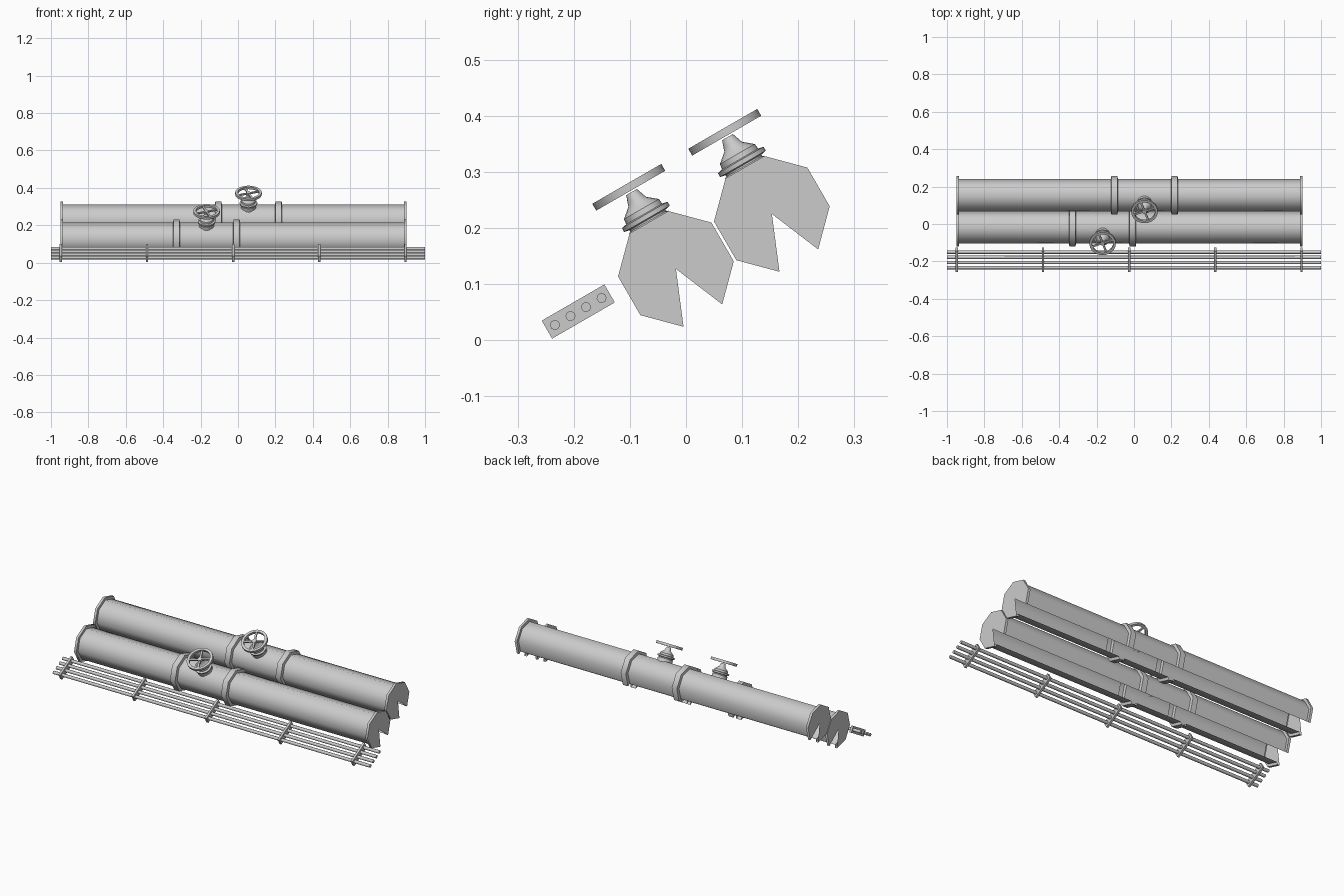
import bpy, bmesh
from math import radians, sin, cos, pi
from mathutils import Matrix, Vector

if "Cube" in bpy.data.objects:
    bpy.data.objects.remove(bpy.data.objects["Cube"])

TILT = Matrix.Rotation(radians(30), 4, 'X')   # everything leans 30 degrees about x


def finish(name, bm, loc, smooth=50):
    bmesh.ops.remove_doubles(bm, verts=bm.verts, dist=1e-5)
    bmesh.ops.recalc_face_normals(bm, faces=bm.faces)
    me = bpy.data.meshes.new(name)
    bm.to_mesh(me)
    bm.free()
    for p in me.polygons:
        p.use_smooth = True
    me.set_sharp_from_angle(angle=radians(smooth))
    ob = bpy.data.objects.new(name, me)
    bpy.context.collection.objects.link(ob)
    ob.matrix_world = Matrix.Translation(loc) @ TILT
    return ob


def sweep(bm, profile, angles, axis, closed=False):
    """Revolve (position, radius) points about the local x or z axis."""
    rows = []
    for a in angles:
        row = []
        for h, r in profile:
            co = (h, r * cos(a), r * sin(a)) if axis == 'X' else (r * cos(a), r * sin(a), h)
            row.append(bm.verts.new(co))
        rows.append(row)
    n = len(profile)
    for A, B in zip(rows, rows[1:]):
        for i in range(n if closed else n - 1):
            j = (i + 1) % n
            bm.faces.new((A[i], A[j], B[j], B[i]))
    bmesh.ops.remove_doubles(bm, verts=bm.verts, dist=1e-5)
    bmesh.ops.dissolve_degenerate(bm, edges=bm.edges, dist=1e-6)


def box(bm, size, mat):
    m = mat @ Matrix.Diagonal((*size, 1))
    bmesh.ops.create_cube(bm, size=1, matrix=m)


def circle(n, start=0):
    return [start + 2 * pi * i / n for i in range(n + 1)]


# Octagon corners, leaving the underside face open
OPEN_OCTAGON = [radians(-67.5 + 45 * i) for i in range(8)]
R, RF = 0.088, 0.104                 # pipe and flange radius
X0, X1 = -0.95, 0.902                # pipe ends


def pipe(name, loc, vx):
    # Pipe body with end flanges and a collar either side of the valve
    prof = [(X0, 0), (X0, R), (X0, RF), (X0 + 0.014, RF), (X0 + 0.014, R)]
    for c in (vx - 0.161, vx + 0.161):
        prof += [(c - 0.019, R), (c - 0.016, RF), (c + 0.016, RF), (c + 0.019, R)]
    prof += [(X1 - 0.014, R), (X1 - 0.014, RF), (X1, RF), (X1, R), (X1, 0)]
    bm = bmesh.new()
    sweep(bm, prof, OPEN_OCTAGON, 'X')
    finish(name, bm, loc)

    vloc = Vector(loc) + Vector((vx, 0, 0))
    # Valve body: neck, disc, bonnet and stem
    bm = bmesh.new()
    sweep(bm, [(0.075, 0.041), (0.096, 0.041), (0.098, 0.037), (0.101, 0.037),
               (0.103, 0.047), (0.111, 0.047), (0.113, 0.037), (0.123, 0.036),
               (0.138, 0.018), (0.144, 0.016), (0.158, 0.011), (0.158, 0)],
          circle(16), 'Z')
    finish(name + "_valve_body", bm, vloc, 35)

    # Hand wheel: rim, hub and four spokes
    bm = bmesh.new()
    sweep(bm, [(0.161, 0.057), (0.161, 0.071), (0.175, 0.071), (0.175, 0.057)],
          circle(20), 'Z', closed=True)
    for k in range(2):
        m = Matrix.Translation((0, 0, 0.168)) @ Matrix.Rotation(radians(20 + 90 * k), 4, 'Z')
        box(bm, (0.118, 0.010, 0.008), m)
    sweep(bm, [(0.162, 0), (0.162, 0.012), (0.174, 0.012), (0.174, 0)], circle(12), 'Z')
    finish(name + "_hand_wheel", bm, vloc, 35)


pipe("front_pipe", (0, -0.018, 0.127), -0.168)
pipe("back_pipe", (0, 0.153, 0.225), 0.056)

# Bundle of four thin conduits
RACK = (0, -0.192, 0.051)
bm = bmesh.new()
for k in range(4):
    part = bmesh.new()
    sweep(part, [(-1, 0), (-1, 0.009), (1, 0.009), (1, 0)], circle(8, pi / 8), 'X')
    part.transform(Matrix.Translation((0, -0.048 + 0.032 * k, 0)))
    tmp = bpy.data.meshes.new("tmp")
    part.to_mesh(tmp)
    part.free()
    bm.from_mesh(tmp)
    bpy.data.meshes.remove(tmp)
finish("conduits", bm, RACK)

# Clamps holding the conduits
bm = bmesh.new()
for k in range(5):
    box(bm, (0.012, 0.129, 0.037), Matrix.Translation((-0.948 + 0.461 * k, 0, 0)))
finish("conduit_clamps", bm, RACK, 30)
